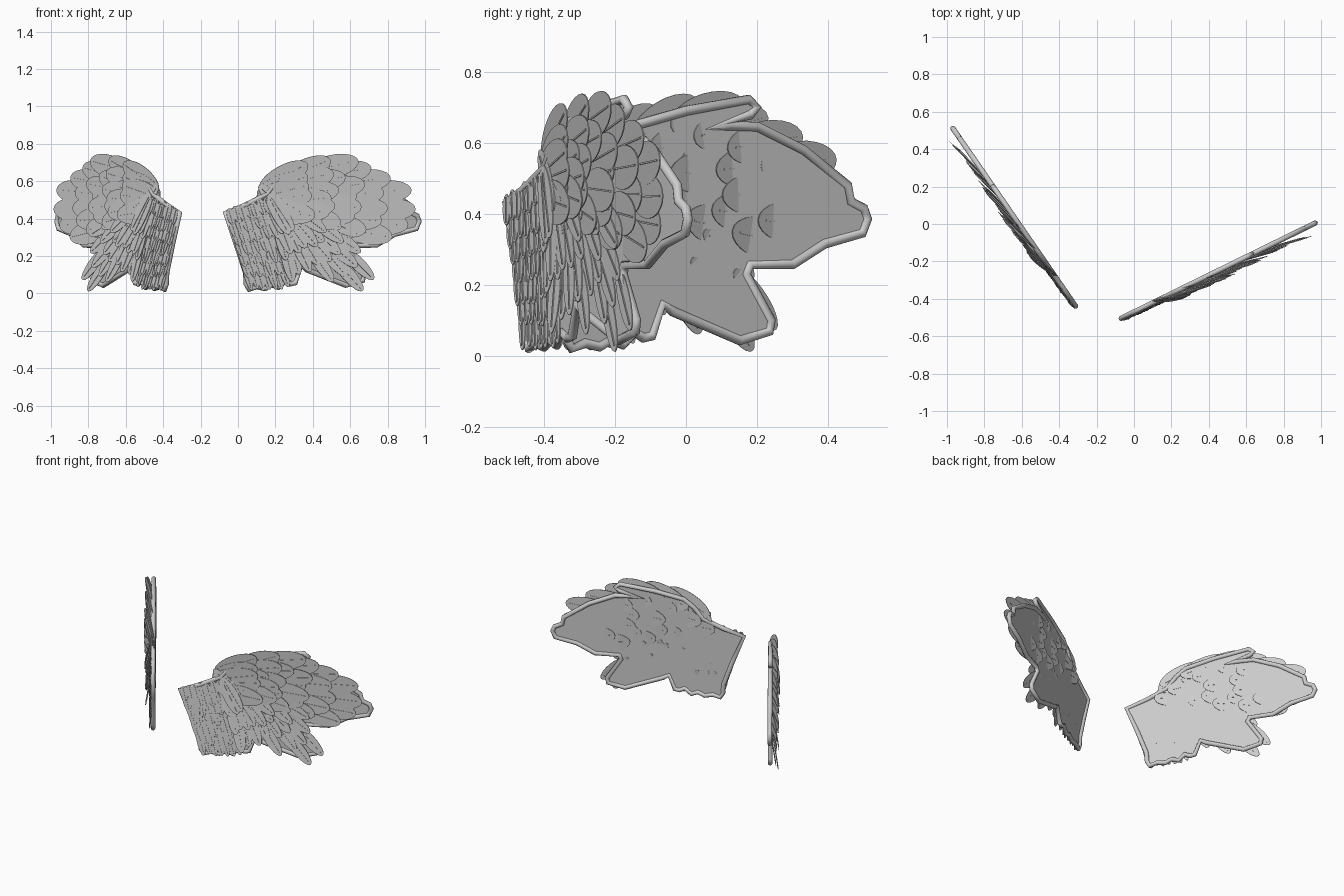
import bpy, bmesh, random
from math import cos, sin, radians, tau
from mathutils import Matrix, Vector

if "Cube" in bpy.data.objects:
    bpy.data.objects.remove(bpy.data.objects["Cube"])

# Wing frame: u runs along the wing, z up, n towards the feathered front
OUTLINE = [(.012, .43), (.14, .475), (.26, .53), (.315, .6), (.377, .65), (.547, .69),
           (.76, .722), (.79, .70), (.765, .678), (.625, .64), (.69, .648), (.79, .645),
           (.948, .58), (1.1, .48), (1.11, .435), (1.155, .415), (1.168, .385), (1.15, .345),
           (1.02, .315), (.911, .257), (.765, .255), (.753, .23), (.838, .10), (.832, .068),
           (.73, .043), (.50, .125), (.465, .145), (.43, .055), (.40, .05), (.37, .065),
           (.33, .03), (.29, .045), (.25, .025), (.20, .035), (.155, .02), (.138, .05),
           (.134, .11), (.08, .26)]


def frame(origin, along, front):
    return Matrix(((along[0], 0, front[0], origin[0]),
                   (along[1], 0, front[1], origin[1]),
                   (0, 1, 0, 0), (0, 0, 0, 1)))


def make_object(name, bm, mat):
    bmesh.ops.transform(bm, matrix=mat, verts=bm.verts)
    bmesh.ops.recalc_face_normals(bm, faces=bm.faces)
    me = bpy.data.meshes.new(name)
    bm.to_mesh(me)
    bm.free()
    ob = bpy.data.objects.new(name, me)
    bpy.context.collection.objects.link(ob)
    return ob


def prism(bm, pts, n0, n1, local=Matrix()):
    lo = [bm.verts.new(local @ Vector((x, y, n0))) for x, y in pts]
    hi = [bm.verts.new(local @ Vector((x, y, n1))) for x, y in pts]
    bm.faces.new(lo[::-1])
    bm.faces.new(hi)
    for i in range(len(pts)):
        j = (i + 1) % len(pts)
        bm.faces.new((lo[i], lo[j], hi[j], hi[i]))


# One feather: thin oval vane plus a raised shaft, tipped out of the wing plane
def feather(bm, tip, angle, length, width, tip_n, tilt):
    local = (Matrix.Translation((tip[0], tip[1], tip_n)) @ Matrix.Rotation(radians(angle), 4, 'Z')
             @ Matrix.Rotation(radians(-tilt), 4, 'Y'))
    oval = [(-length / 2 + length / 2 * cos(tau * k / 24), width / 2 * sin(tau * k / 24))
            for k in range(24)]
    prism(bm, oval, -.0015, .0015, local)
    s = .0025
    prism(bm, [(-length * .9, -s), (-length * .08, -s), (-length * .08, s), (-length * .9, s)],
          -.003, .004, local)


def fan(bm, rays, origin, step, start, length, width, turn, bias, tip_n, tilt):
    for i, (a, reach) in enumerate(rays):
        r = reach
        while r > start:
            tip = (origin[0] + r * cos(radians(a)), origin[1] + r * sin(radians(a)))
            feather(bm, tip, a * turn + bias + random.uniform(-3, 3), length, width,
                    tip_n + random.uniform(-.008, .012), tilt)
            r -= step


def wing(side, mat):
    random.seed(4)
    # backing sheet
    bm = bmesh.new()
    prism(bm, OUTLINE, -.001, .001)
    make_object(side + "_wing_sheet", bm, mat)

    # rounded rim tube
    cu = bpy.data.curves.new(side + "_wing_rim", 'CURVE')
    cu.dimensions = '3D'
    cu.bevel_depth = .014
    cu.bevel_resolution = 3
    sp = cu.splines.new('POLY')
    sp.points.add(len(OUTLINE) - 1)
    for p, (u, z) in zip(sp.points, OUTLINE):
        p.co = (*(mat @ Vector((u, z, 0))), 1)
    sp.use_cyclic_u = True
    sp.use_smooth = True
    bpy.context.collection.objects.link(bpy.data.objects.new(side + "_wing_rim", cu))

    # broad outer feathers
    bm = bmesh.new()
    fan(bm, [(-14, .74), (-8, .82), (-2, .85), (5, .83), (11, .72), (18, .62), (24, .56),
             (34, .42), (45, .3)], (.27, .48), .16, .2, .30, .125, .6, 0, .046, 10)
    make_object(side + "_outer_feathers", bm, mat)

    # long middle feathers
    bm = bmesh.new()
    fan(bm, [(-72, .46), (-65, .44), (-57, .46), (-49, .58), (-41, .74), (-34, .76), (-27, .62),
             (-19, .58)], (.25, .5), .12, .16, .24, .075, 1, -8, .04, 9)
    make_object(side + "_middle_feathers", bm, mat)

    # small inner feathers in rows
    bm = bmesh.new()
    a, b, c, d = (Vector(p) for p in ((.05, .36), (.27, .42), (.16, .012), (.38, .02)))
    for j in range(7):
        v = 1 - j / 6
        for i in range(7):
            s = i / 6
            tip = a.lerp(b, s).lerp(c.lerp(d, s), v)
            tip.y += random.uniform(0, .015)
            feather(bm, tip, -76 + 4 * s, .09 + .09 * v, .045,
                    .016 + random.uniform(0, .008), 6)
    make_object(side + "_inner_feathers", bm, mat)


wing("right", frame((-.08, -.51), (.898, .441), (.441, -.898)))
wing("left", frame((-.305, -.45), (-.568, .823), (-.823, -.568)))
